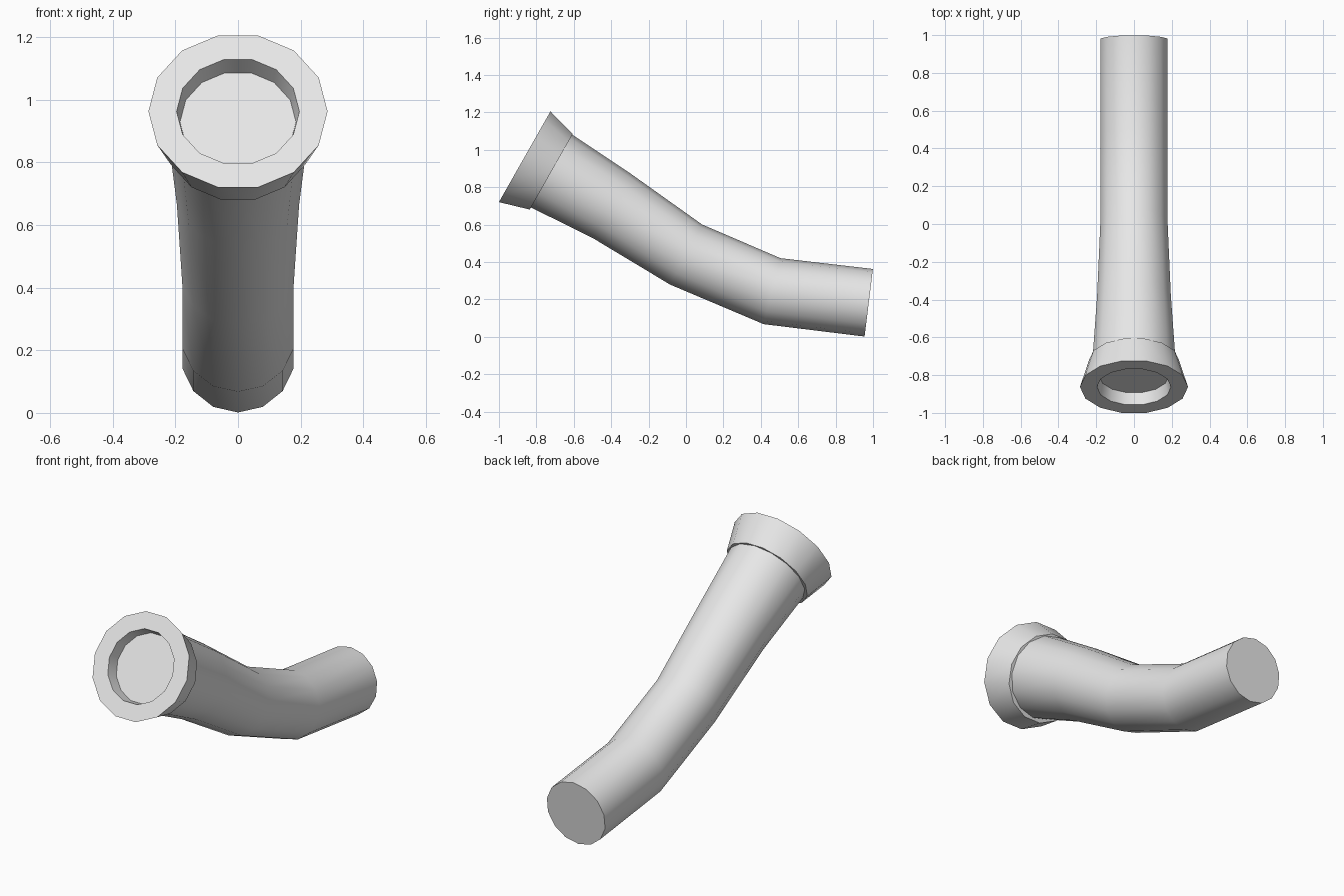
import bpy, bmesh, math
from mathutils import Vector

if "Cube" in bpy.data.objects:
    bpy.data.objects.remove(bpy.data.objects["Cube"])

SIDES = 14

grey = bpy.data.materials.new("light_grey")
grey.diffuse_color = (0.8, 0.8, 0.8, 1)
grey.use_nodes = True
grey.node_tree.nodes["Principled BSDF"].inputs["Base Color"].default_value = grey.diffuse_color


def loft(name, rings, phase):
    """Skin rings of (y, z, radius, backward tilt in degrees) and cap both ends."""
    bm = bmesh.new()
    loops = []
    for y, z, r, tilt in rings:
        t = math.radians(tilt)
        up = Vector((0, math.sin(t), math.cos(t)))
        loop = []
        for i in range(SIDES):
            a = math.tau * (i + phase) / SIDES
            offset = up * math.cos(a) + Vector((math.sin(a), 0, 0))
            loop.append(bm.verts.new(Vector((0, y, z)) + offset * r))
        loops.append(loop)
    for a, b in zip(loops, loops[1:]):
        for i in range(SIDES):
            j = (i + 1) % SIDES
            bm.faces.new((a[i], a[j], b[j], b[i]))
    bm.faces.new(loops[0])
    bm.faces.new(loops[-1])
    bmesh.ops.recalc_face_normals(bm, faces=bm.faces)
    mesh = bpy.data.meshes.new(name)
    bm.to_mesh(mesh)
    bm.free()
    mesh.materials.append(grey)
    obj = bpy.data.objects.new(name, mesh)
    bpy.context.collection.objects.link(obj)
    bpy.ops.object.select_all(action='DESELECT')
    obj.select_set(True)
    bpy.context.view_layer.objects.active = obj
    bpy.ops.object.shade_smooth_by_angle(angle=math.radians(35))
    return obj


# Bent tube, from the low back end up to the collar
loft("bent_tube", [
    (0.977, 0.182, 0.182, 7),
    (0.460, 0.244, 0.182, 14.3),
    (0.000, 0.440, 0.182, 28),
    (-0.400, 0.702, 0.200, 30),
    (-0.722, 0.888, 0.224, 29.7),
], 0)

# Flared collar: back rim, front rim, mouth edge, recessed floor
TILT = 29.6
AXIS = Vector((0, -math.cos(math.radians(TILT)), math.sin(math.radians(TILT))))
FRONT = Vector((0, -0.8625, 0.9625))


def station(depth, radius):
    p = FRONT - AXIS * depth
    return (p.y, p.z, radius, TILT)


loft("flared_collar", [
    station(0.163, 0.238),
    station(0.0, 0.286),
    station(0.0, 0.196),
    station(0.068, 0.185),
], 0.5)
